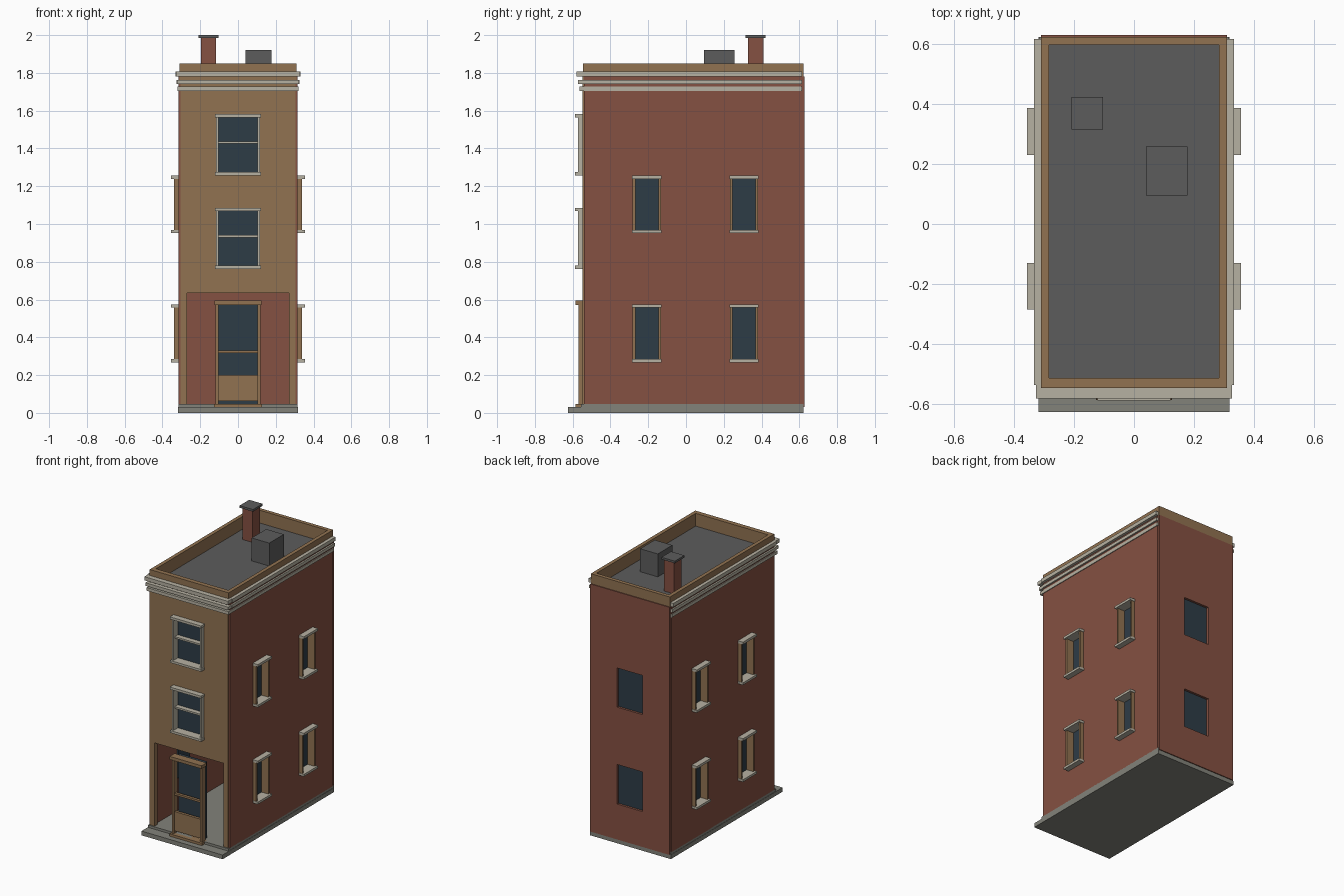
import bpy

if "Cube" in bpy.data.objects:
    bpy.data.objects.remove(bpy.data.objects["Cube"])


def material(name, rgb):
    m = bpy.data.materials.new(name)
    m.diffuse_color = (*rgb, 1)
    m.use_nodes = True
    m.node_tree.nodes["Principled BSDF"].inputs["Base Color"].default_value = m.diffuse_color
    return m


BRICK = material("red_brick", (0.235, 0.082, 0.054))
TAN = material("tan_stone", (0.285, 0.170, 0.083))
TRIM = material("pale_trim", (0.47, 0.44, 0.36))
STONE = material("grey_stone", (0.225, 0.225, 0.195))
ROOF = material("roof_grey", (0.107, 0.107, 0.107))
GLASS = material("dark_glass", (0.027, 0.045, 0.062))


def box(name, x, y, z, mat):
    """Axis-aligned box from three (min, max) ranges."""
    (x0, x1), (y0, y1), (z0, z1) = sorted(x), sorted(y), sorted(z)
    v = [(a, b, c) for a in (x0, x1) for b in (y0, y1) for c in (z0, z1)]
    f = [(0, 1, 3, 2), (4, 6, 7, 5), (0, 4, 5, 1), (2, 3, 7, 6), (0, 2, 6, 4), (1, 5, 7, 3)]
    me = bpy.data.meshes.new(name)
    me.from_pydata(v, [], f)
    me.materials.append(mat)
    ob = bpy.data.objects.new(name, me)
    bpy.context.collection.objects.link(ob)
    return ob


def cut(wall, x, y, z):
    """Cut a rectangular opening through a wall."""
    c = box(wall.name + "_cutter", x, y, z, wall.data.materials[0])
    c.hide_render = True
    c.hide_viewport = True
    c.display_type = 'WIRE'
    m = wall.modifiers.new("opening", 'BOOLEAN')
    m.operation = 'DIFFERENCE'
    m.solver = 'EXACT'
    m.object = c


def front_box(name, u, d, z, mat):
    return box(name, u, (-d[0], -d[1]), z, mat)


def side_box(s):
    return lambda name, u, d, z, mat: box(name, (s * d[0], s * d[1]), u, z, mat)


def window(name, put, c, w, z0, z1, face, glass, frame, trim, over):
    """Glass, jambs, lintel and sill around an opening of half width w."""
    put(name + "_glass", (c - w, c + w), (glass - 0.012, glass), (z0, z1), GLASS)
    for s in (-1, 1):
        put(name + "_jamb", (c + s * (w - 0.002), c + s * (w + 0.012)),
            (glass, face + 0.025), (z0, z1), frame)
    for label, a, b in (("_lintel", z1 - 0.003, z1 + 0.014), ("_sill", z0 - 0.012, z0 + 0.004)):
        put(name + label, (c - w - over, c + w + over), (glass, face + 0.04), (a, b), trim)


# Stone base with front step and raised floor
box("base_slab", (-.317, .317), (-.625, .622), (0, .03), STONE)
box("floor_slab", (-.315, .315), (-.555, .622), (.03, .047), STONE)

# Hollow brick shell: two side walls and a back wall
side_levels = ((.28, .56), (.965, 1.242))
side_centres = (-.207, .307)
for s, label in ((-1, "left"), (1, "right")):
    wall = box(label + "_wall", (s * .285, s * .315), (-.54, .61), (.045, 1.78), BRICK)
    for c in side_centres:
        for z0, z1 in side_levels:
            cut(wall, (s * .25, s * .36), (c - .07, c + .07), (z0, z1))
            window(label + "_window", side_box(s), c, .063, z0, z1, .315, .287, TAN, TRIM, .015)
back = box("back_wall", (-.31, .31), (.6, .628), (.03, 1.78), BRICK)
for z0, z1 in side_levels:
    cut(back, (-.1, .1), (.57, .66), (z0, z1))
    box("back_window_glass", (-.105, .105), (.6, .612), (z0 - .005, z1 + .005), GLASS)

# Tan front wall with windows and an open ground floor
front = box("front_wall", (-.305, .305), (-.547, -.515), (.045, 1.78), TAN)
cut(front, (-.27, .27), (-.6, -.45), (.0, .636))
for z0, z1 in ((.775, 1.072), (1.27, 1.568)):
    cut(front, (-.11, .11), (-.6, -.45), (z0, z1))
    window("front_window", front_box, 0, .104, z0, z1, .547, .525, TRIM, TRIM, .018)
    zm = (z0 + z1) / 2 + .012
    box("front_window_rail", (-.104, .104), (-.56, -.525), (zm - .006, zm + .006), TRIM)

# Entrance: tall glass pane, framed door with panel and rail
box("entrance_glass", (-.106, .106), (-.515, -.495), (.047, .585), GLASS)
for s in (-1, 1):
    box("door_jamb", (s * .103, s * .118), (-.57, -.53), (.045, .575), TAN)
box("door_panel", (-.104, .104), (-.56, -.54), (.064, .2), TAN)
box("door_rail", (-.104, .104), (-.56, -.54), (.316, .33), TAN)
box("door_lintel", (-.125, .125), (-.585, -.53), (.572, .594), TAN)
box("door_sill", (-.127, .127), (-.585, -.53), (.03, .047), TAN)

# Three stepped cornice bands along the front and sides
for i, (z0, z1) in enumerate(((1.705, 1.727), (1.741, 1.763), (1.782, 1.808))):
    grow = .006 * i
    box("front_cornice", (-.32 - grow / 2, .32 + grow / 2), (-.564 - grow * 1.3, -.53),
        (z0, z1), TRIM)
    for s in (-1, 1):
        box("side_cornice", (s * .3, s * (.32 + grow)), (-.535, .615), (z0, z1), TRIM)

# Parapet ring around the flat roof
for s in (-1, 1):
    box("side_parapet", (s * .283, s * .309), (-.545, .622), (1.74, 1.85), TAN)
box("front_parapet", (-.283, .283), (-.545, -.512), (1.74, 1.85), TAN)
box("back_parapet", (-.283, .283), (.595, .622), (1.74, 1.85), TAN)
box("flat_roof", (-.285, .285), (-.515, .6), (1.735, 1.76), ROOF)

# Chimney and roof vent
box("chimney", (-.195, -.116), (.327, .41), (1.75, 1.987), BRICK)
box("chimney_cap", (-.208, -.103), (.315, .422), (1.985, 2.0), ROOF)
box("roof_vent", (.04, .178), (.095, .258), (1.75, 1.922), ROOF)
